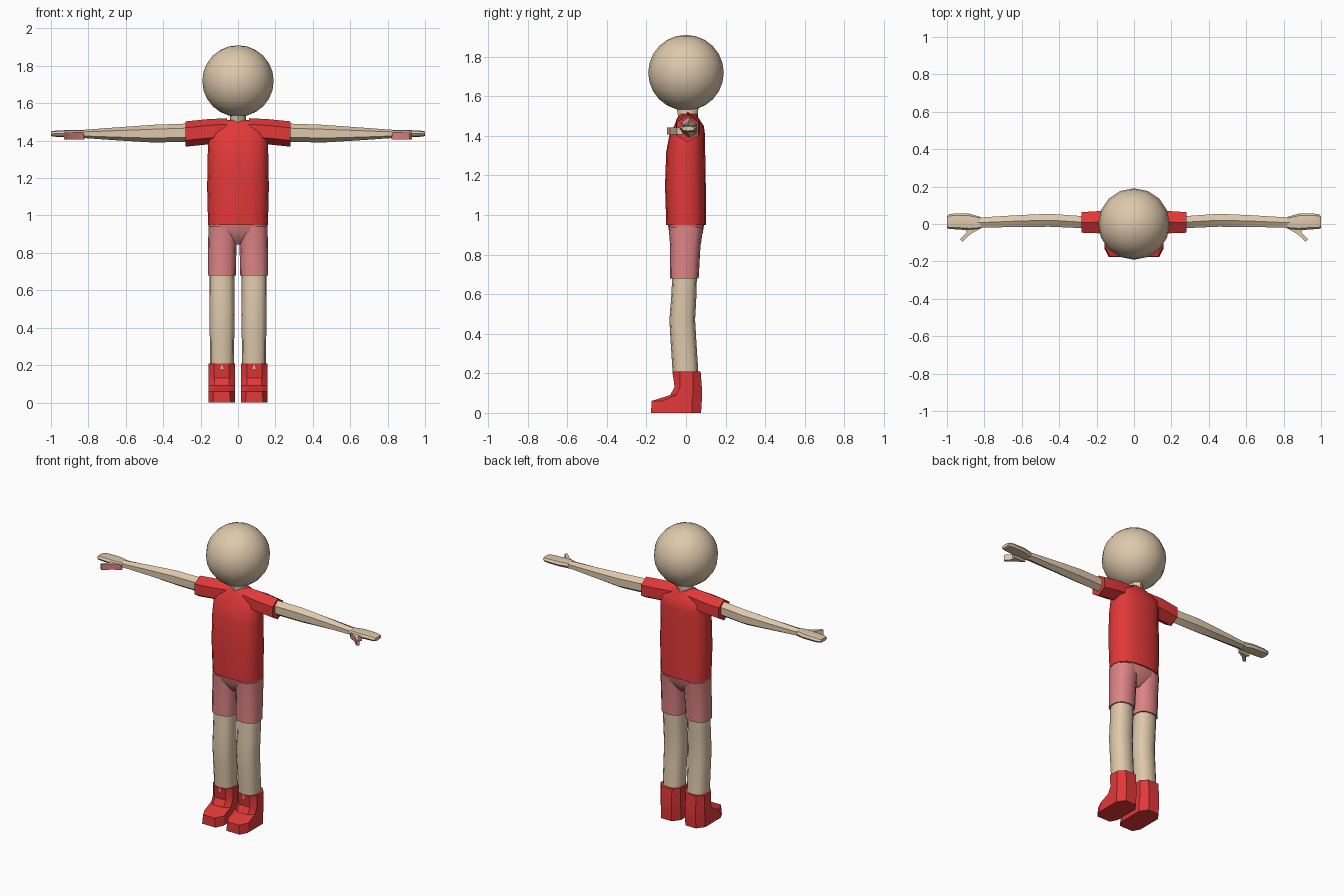
import bpy, bmesh, math
from mathutils import Vector

if "Cube" in bpy.data.objects:
    bpy.data.objects.remove(bpy.data.objects["Cube"])


def material(name, rgb):
    m = bpy.data.materials.new(name)
    m.diffuse_color = (*rgb, 1)
    m.use_nodes = True
    m.node_tree.nodes["Principled BSDF"].inputs["Base Color"].default_value = m.diffuse_color
    return m


SKIN = material("skin_beige", (0.73, 0.58, 0.41))
RED = material("shirt_red", (0.76, 0.04, 0.04))
PINK = material("shorts_pink", (0.72, 0.23, 0.235))


def finish(name, bm, mats, angle=35, mirror=False):
    bmesh.ops.recalc_face_normals(bm, faces=bm.faces[:])
    mesh = bpy.data.meshes.new(name)
    bm.to_mesh(mesh)
    bm.free()
    obj = bpy.data.objects.new(name, mesh)
    bpy.context.collection.objects.link(obj)
    for m in mats:
        mesh.materials.append(m)
    bpy.ops.object.select_all(action='DESELECT')
    obj.select_set(True)
    bpy.context.view_layer.objects.active = obj
    bpy.ops.object.shade_smooth_by_angle(angle=math.radians(angle))
    if mirror:
        obj.modifiers.new("mirror", 'MIRROR').use_mirror_merge = False
    return obj


def skin_rings(rings):
    """Join rings of points into a capped tube."""
    bm = bmesh.new()
    loops = [[bm.verts.new(p) for p in ring] for ring in rings]
    n = len(loops[0])
    for a, b in zip(loops, loops[1:]):
        for i in range(n):
            j = (i + 1) % n
            bm.faces.new((a[i], a[j], b[j], b[i]))
    bm.faces.new(loops[0])
    bm.faces.new(loops[-1])
    return bm


def oval(n, u0, u1, v0, v1, power=1.0, turn=0.0):
    """Rounded outline filling the given box."""
    pts = []
    for i in range(n):
        a = 2 * math.pi * i / n + turn
        c, s = math.cos(a), math.sin(a)
        c, s = math.copysign(abs(c) ** power, c), math.copysign(abs(s) ** power, s)
        pts.append(((u0 + u1) / 2 + c * (u1 - u0) / 2,
                    (v0 + v1) / 2 + s * (v1 - v0) / 2))
    return pts


def upright(name, mat, rows, n=16, power=0.8, mirror=False):
    """Loft along z; rows are (z, x0, x1, y0, y1)."""
    rings = [[(x, y, r[0]) for x, y in oval(n, *r[1:], power)] for r in rows]
    return finish(name, skin_rings(rings), [mat], 50, mirror)


def sideways(name, mat, rows, n=6, power=1.0, angle=35):
    """Loft along x, mirrored; rows are (x, y0, y1, z0, z1)."""
    rings = [[(r[0], y, z) for y, z in oval(n, *r[1:], power, math.pi / 2)] for r in rows]
    return finish(name, skin_rings(rings), [mat], angle, True)


# Head and neck
bm = bmesh.new()
bmesh.ops.create_uvsphere(bm, u_segments=16, v_segments=12, radius=0.191)
bmesh.ops.translate(bm, verts=bm.verts[:], vec=(0, 0, 1.719))
finish("head", bm, [SKIN], 50)
upright("neck", SKIN, [(1.44, -.05, .05, -.045, .065),
                       (1.50, -.042, .042, -.04, .06),
                       (1.58, -.042, .042, -.055, .065)], n=8, power=1)

# Shirt body and sleeves
upright("shirt_body", RED, [(.95, -.16, .16, -.10, .10),
                            (1.15, -.165, .165, -.106, .10),
                            (1.32, -.162, .162, -.10, .097),
                            (1.40, -.16, .16, -.085, .097),
                            (1.45, -.155, .155, -.06, .09),
                            (1.495, -.10, .10, -.042, .06),
                            (1.51, -.06, .06, -.03, .055)])
sideways("sleeve", RED, [(.06, -.05, .07, 1.39, 1.52),
                         (.16, -.06, .08, 1.38, 1.515),
                         (.28, -.055, .072, 1.368, 1.503)])

# Arms, hands and thumbs
sideways("arm", SKIN, [(.25, -.028, .045, 1.395, 1.492),
                       (.45, -.02, .06, 1.39, 1.485),
                       (.62, -.02, .052, 1.40, 1.473),
                       (.84, -.025, .038, 1.415, 1.457)])
sideways("hand", SKIN, [(.82, -.027, .038, 1.415, 1.457),
                        (.88, -.034, .055, 1.418, 1.457),
                        (.96, -.028, .056, 1.42, 1.455),
                        (.99, -.027, .052, 1.422, 1.452),
                        (1.0, -.02, .042, 1.425, 1.448)], n=8, power=0.8)
outline = [(.82, -.018), (.83, -.03), (.872, -.052), (.918, -.095),
           (.93, -.082), (.895, -.045), (.905, -.018)]
bm = skin_rings([[(x, y, z) for x, y in outline] for z in (1.407, 1.443)])
bmesh.ops.recalc_face_normals(bm, faces=bm.faces[:])
for f in bm.faces:
    f.normal_update()
    f.material_index = 1 if f.normal.y < -0.4 else 0
finish("thumb", bm, [SKIN, PINK], 20, True)

# Shorts: hips and two legs
upright("shorts_hips", PINK, [(.97, -.157, .157, -.095, .095),
                              (.91, -.158, .158, -.085, .085),
                              (.87, -.13, .13, -.06, .06),
                              (.845, -.07, .07, -.04, .04)])
upright("shorts_leg", PINK, [(.94, .004, .158, -.088, .088),
                             (.84, .008, .16, -.08, .073),
                             (.68, .012, .161, -.08, .064)], n=12, mirror=True)

# Legs
upright("leg", SKIN, [(.72, .02, .153, -.068, .056),
                      (.58, .02, .153, -.075, .052),
                      (.47, .018, .152, -.084, .046),
                      (.35, .02, .151, -.077, .053),
                      (.18, .022, .15, -.066, .064)], n=12, mirror=True)

# Shoes: sole outline narrowing into an ankle shaft
def shoe_ring(z, half):
    return [(.087 + s * dx, y, z) for s, pts in ((1, half), (-1, half[::-1])) for dx, y in pts]

sole = [(.048, -.176), (.072, -.13), (.072, .03), (.038, .076)]
shoe = skin_rings([
    shoe_ring(0, sole),
    shoe_ring(.06, [(.042, -.175), (.07, -.12), (.072, .03), (.038, .08)]),
    shoe_ring(.09, [(.038, -.08), (.07, -.05), (.072, .035), (.038, .081)]),
    shoe_ring(.13, [(.04, -.058), (.07, -.03), (.072, .035), (.038, .08)]),
    shoe_ring(.208, [(.04, -.068), (.072, -.03), (.072, .035), (.038, .074)])])
finish("shoe", shoe, [RED], 25, True)
